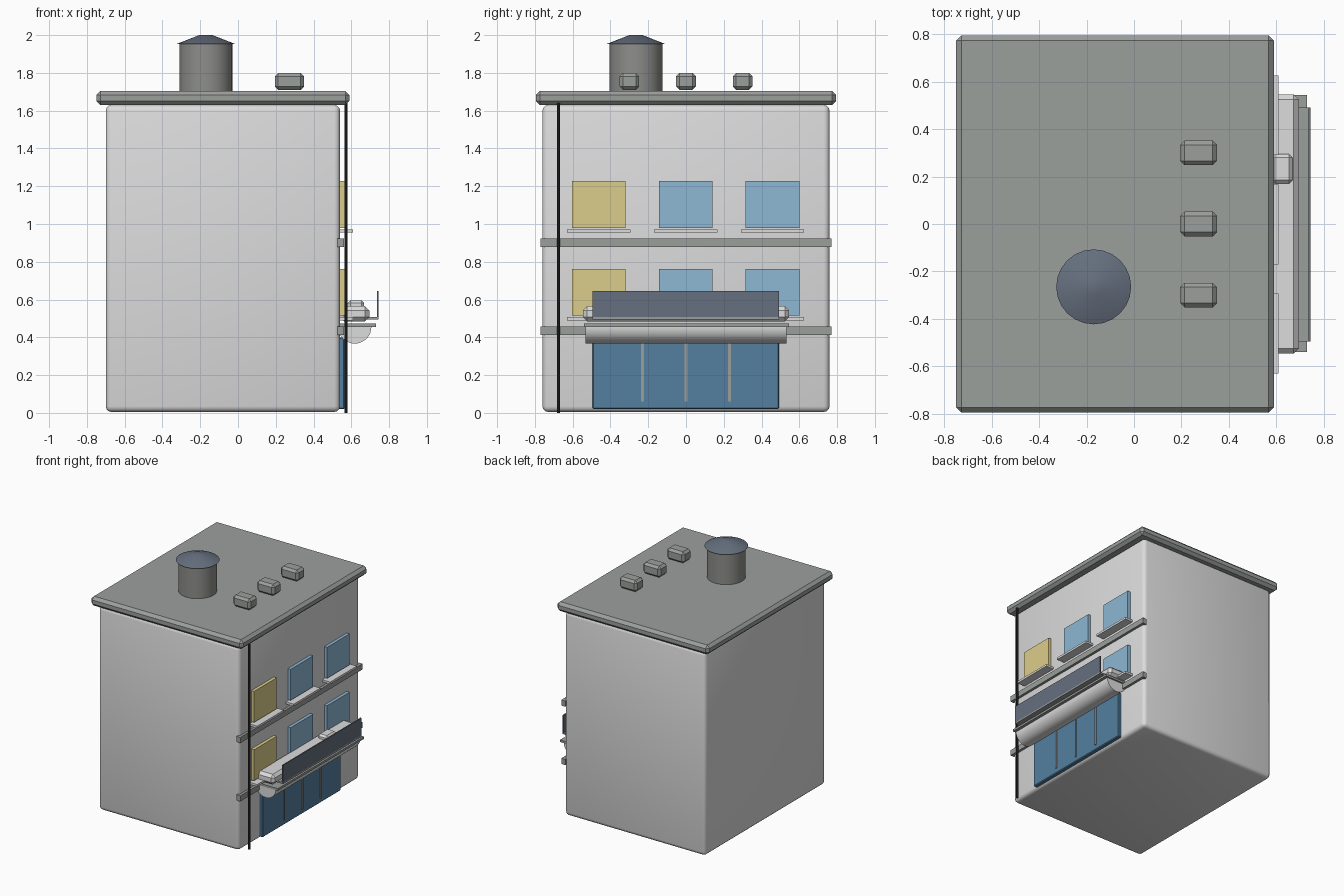
import bpy, bmesh
from math import pi

if "Cube" in bpy.data.objects:
    bpy.data.objects.remove(bpy.data.objects["Cube"], do_unlink=True)


def material(name, r, g, b):
    m = bpy.data.materials.new(name)
    m.use_nodes = True
    m.diffuse_color = (r, g, b, 1)
    m.node_tree.nodes["Principled BSDF"].inputs["Base Color"].default_value = (r, g, b, 1)
    return m


WALL = material("pale plaster", 0.72, 0.72, 0.72)
STONE = material("grey stone", 0.33, 0.35, 0.335)
TANK = material("tank metal", 0.27, 0.27, 0.26)
SLATE = material("slate blue", 0.13, 0.16, 0.21)
GLASS = material("window blue", 0.27, 0.48, 0.66)
LIT = material("window yellow", 0.72, 0.61, 0.26)
SHOP = material("shop glass", 0.09, 0.215, 0.35)
IRON = material("dark iron", 0.03, 0.03, 0.03)


def finish(name, bm, mat, smooth=False):
    mesh = bpy.data.meshes.new(name)
    bmesh.ops.recalc_face_normals(bm, faces=bm.faces)
    bm.to_mesh(mesh)
    bm.free()
    mesh.materials.append(mat)
    ob = bpy.data.objects.new(name, mesh)
    bpy.context.collection.objects.link(ob)
    if smooth:
        bpy.ops.object.select_all(action="DESELECT")
        ob.select_set(True)
        bpy.context.view_layer.objects.active = ob
        bpy.ops.object.shade_smooth_by_angle(angle=0.6)
    return ob


def box(name, x, y, z, mat, bevel=0, segments=1):
    """Box from (min, max) pairs, with optional rounded edges."""
    bm = bmesh.new()
    bmesh.ops.create_cube(bm, size=1)
    for v in bm.verts:
        v.co = [(a + b) / 2 + c * (b - a) for (a, b), c in zip((x, y, z), v.co)]
    if bevel:
        bmesh.ops.bevel(bm, geom=bm.edges[:], offset=bevel, segments=segments,
                        profile=0.5, affect="EDGES")
    return finish(name, bm, mat, segments > 1)


def tube(name, center, r1, r2, depth, mat, sides=24):
    bm = bmesh.new()
    bmesh.ops.create_cone(bm, cap_ends=True, segments=sides, radius1=r1,
                          radius2=r2, depth=depth)
    bmesh.ops.translate(bm, vec=center, verts=bm.verts)
    return finish(name, bm, mat, True)


# Main block and roof
box("building_body", (-0.70, 0.54), (-0.76, 0.76), (0.005, 1.63), WALL, 0.03, 3)
box("roof_slab", (-0.75, 0.59), (-0.795, 0.795), (1.63, 1.705), STONE, 0.022)

# Rooftop tank and vents
tube("roof_tank", (-0.17, -0.265, 1.825), 0.14, 0.14, 0.26, TANK)
tube("tank_cap", (-0.17, -0.265, 1.976), 0.158, 0.035, 0.048, SLATE)
for i, y in enumerate((-0.3, 0, 0.3)):
    box(f"roof_vent_{i}", (0.195, 0.35), (y - 0.052, y + 0.052), (1.71, 1.80), STONE, 0.018)

# Facade bands, windows and sills
for floor, z in enumerate((0.515, 0.98)):
    box(f"band_{floor}", (0.525, 0.56), (-0.77, 0.77), (z - 0.103, z - 0.058), STONE)
    for i, y in enumerate((-0.462, -0.002, 0.458)):
        box(f"window_{floor}_{i}", (0.53, 0.565), (y - 0.142, y + 0.142),
            (z, z + 0.247), GLASS if i else LIT)
        box(f"sill_{floor}_{i}", (0.53, 0.61), (y - 0.168, y + 0.168),
            (z - 0.025, z - 0.008), WALL)

# Drain pipe
tube("drain_pipe", (0.572, -0.675, 0.82), 0.009, 0.009, 1.64, IRON, 10)

# Shop front
box("shop_glass", (0.53, 0.565), (-0.495, 0.492), (0.02, 0.40), SHOP, 0.006)
for i, y in enumerate((-0.23, 0, 0.23)):
    box(f"shop_mullion_{i}", (0.56, 0.572), (y - 0.007, y + 0.007), (0.06, 0.40), STONE)

# Awning: lower half of a cylinder running along the facade
bm = bmesh.new()
ret = bmesh.ops.create_cone(bm, cap_ends=True, segments=32, radius1=0.088,
                            radius2=0.088, depth=1.064)
for v in bm.verts:
    x, y, z = v.co
    v.co = (x + 0.618, z, y + 0.455)
bmesh.ops.bisect_plane(bm, geom=bm.verts[:] + bm.edges[:] + bm.faces[:],
                       plane_co=(0, 0, 0.456), plane_no=(0, 0, 1), clear_outer=True)
bmesh.ops.holes_fill(bm, edges=bm.edges[:])
finish("awning", bm, WALL, True)

# Canopy, housing above it and sign board
box("canopy_slab", (0.54, 0.73), (-0.54, 0.545), (0.455, 0.472), STONE)
box("canopy_housing", (0.54, 0.695), (-0.546, 0.546), (0.485, 0.565), WALL, 0.022)
box("housing_unit", (0.58, 0.668), (0.17, 0.295), (0.54, 0.597), WALL, 0.015)
box("sign_foot", (0.68, 0.745), (-0.495, 0.492), (0.495, 0.507), STONE)
box("sign_board", (0.735, 0.745), (-0.495, 0.492), (0.495, 0.645), SLATE)
